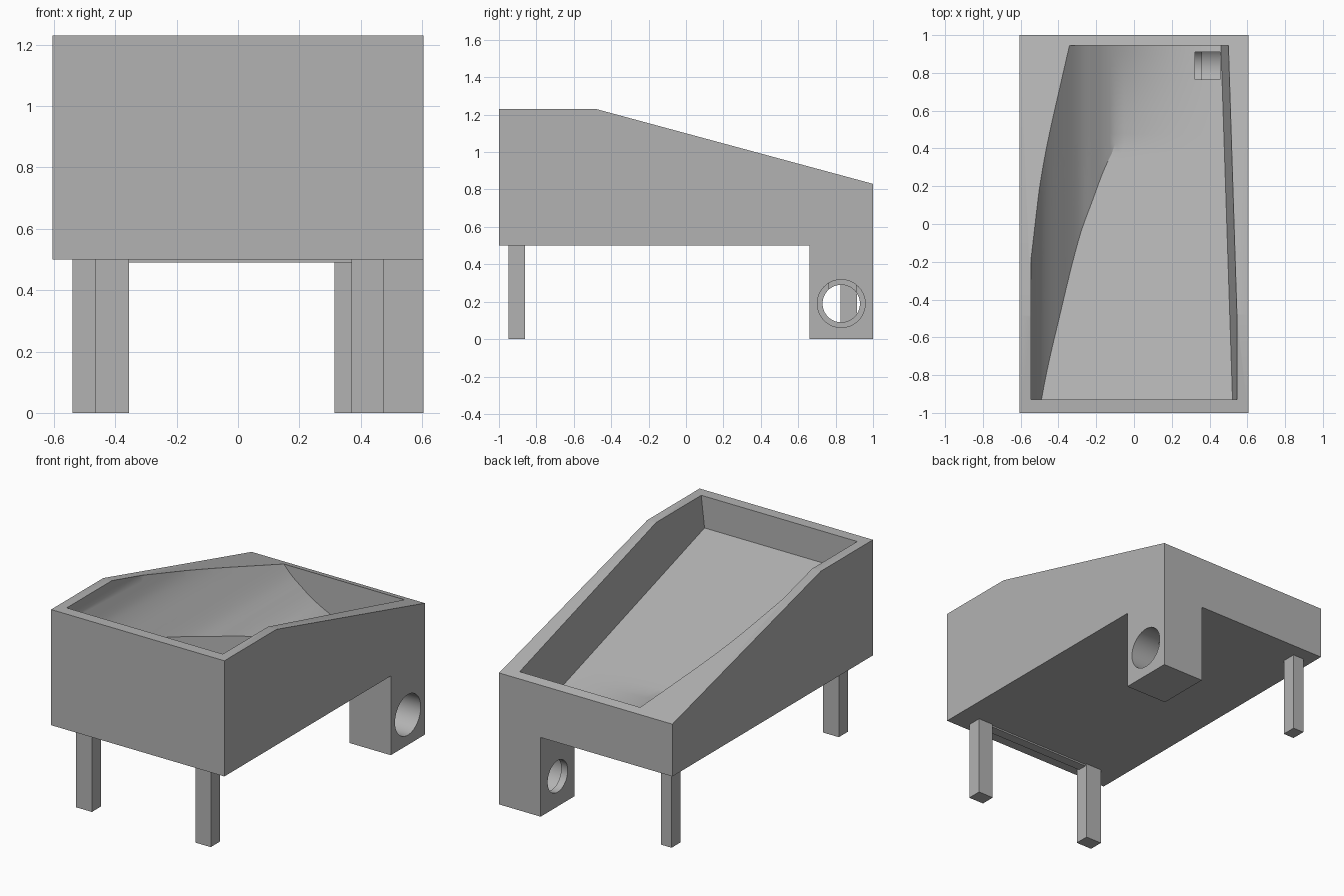
import bpy, bmesh, math
from mathutils import Matrix, Vector

cube = bpy.data.objects.get("Cube")
if cube:
    bpy.data.objects.remove(cube)

grey = bpy.data.materials.new("plain grey")
grey.use_nodes = True
COLOUR = (0.45, 0.45, 0.45, 1)
grey.diffuse_color = COLOUR
grey.node_tree.nodes["Principled BSDF"].inputs["Base Color"].default_value = COLOUR


def finish(name, bm):
    bmesh.ops.recalc_face_normals(bm, faces=bm.faces)
    mesh = bpy.data.meshes.new(name)
    bm.to_mesh(mesh)
    bm.free()
    mesh.materials.append(grey)
    obj = bpy.data.objects.new(name, mesh)
    bpy.context.collection.objects.link(obj)
    return obj


def box(name, x, y, z):
    bm = bmesh.new()
    size = [b - a for a, b in (x, y, z)]
    centre = [(a + b) / 2 for a, b in (x, y, z)]
    bmesh.ops.create_cube(bm, size=1, matrix=Matrix.Translation(centre) @ Matrix.Diagonal((*size, 1)))
    return finish(name, bm)


def bore(name, radius, x0, x1, y, z):
    bm = bmesh.new()
    place = Matrix.Translation(((x0 + x1) / 2, y, z)) @ Matrix.Rotation(math.pi / 2, 4, "Y")
    bmesh.ops.create_cone(bm, cap_ends=True, segments=64, radius1=radius, radius2=radius,
                          depth=x1 - x0, matrix=place)
    return finish(name, bm)


def select(obj):
    bpy.ops.object.select_all(action="DESELECT")
    obj.select_set(True)
    bpy.context.view_layer.objects.active = obj


def cut(obj, cutters):
    select(obj)
    for cutter in cutters:
        mod = obj.modifiers.new("cut", "BOOLEAN")
        mod.operation = "DIFFERENCE"
        mod.solver = "EXACT"
        mod.object = cutter
        bpy.ops.object.modifier_apply(modifier=mod.name)
    bpy.ops.object.shade_smooth_by_angle(angle=math.radians(30))


# Body: side outline extruded across the width
HALF = 0.605
bm = bmesh.new()
outline = [(-1, 0.5), (1, 0.5), (1, 0.83), (-0.48, 1.23), (-1, 1.23)]
face = bm.faces.new([bm.verts.new((-HALF, y, z)) for y, z in outline])
ext = bmesh.ops.extrude_face_region(bm, geom=[face])
bmesh.ops.translate(bm, vec=(2 * HALF, 0, 0),
                    verts=[v for v in ext["geom"] if isinstance(v, bmesh.types.BMVert)])
body = finish("tray_body", bm)

# Basin: curved side wall running down to a floor that slopes to the drain
WALL = [(-0.545, 1.15), (-0.49, 1.03), (-0.38, 0.89), (-0.29, 0.79),
        (-0.22, 0.735), (-0.16, 0.69), (-0.1, 0.655)]
Y0, Y1, TOP = -0.93, 0.945, 1.4


def interp(t, table):
    # Smooth cubic through the table
    n = len(table)
    i = max(k for k in range(n - 1) if k == 0 or table[k][0] <= t)

    def slope(k):
        a, b = table[max(k - 1, 0)], table[min(k + 1, n - 1)]
        return (b[1] - a[1]) / (b[0] - a[0])
    (a, p), (b, q) = table[i], table[i + 1]
    h = b - a
    s = min(max((t - a) / h, 0), 1)
    return (p * (1 + 2 * s) * (1 - s) ** 2 + q * s * s * (3 - 2 * s)
            + h * s * (1 - s) * (slope(i) * (1 - s) - slope(i + 1) * s))


def floor_height(y):
    return 1.03 - 0.28 * (y - Y0)


def basin_row(y):
    plane = floor_height(y)
    lo, hi = WALL[0][0], WALL[-1][0]
    for _ in range(30):
        mid = (lo + hi) / 2
        lo, hi = (mid, hi) if interp(mid, WALL) > plane else (lo, mid)
    crease = lo
    left = WALL[0][0]
    row = [(left, y, TOP)]
    for i in range(17):
        x = left + (crease - left) * i / 16
        row.append((x, y, interp(x, WALL)))
    right = 0.545 - 0.117 * (1.23 - plane)
    lift = row[-1][2] - plane
    for i in range(1, 13):
        t = i / 12
        row.append((crease + (right - crease) * t, y, plane + lift * (1 - t) ** 2))
    row.append((0.545 + 0.117 * (TOP - 1.23), y, TOP))
    return row


bm = bmesh.new()
ROWS = 36
rows = [[bm.verts.new(p) for p in basin_row(Y0 + (Y1 - Y0) * r / ROWS)] for r in range(ROWS + 1)]
for a, b in zip(rows, rows[1:]):
    for i in range(len(a)):
        j = (i + 1) % len(a)
        bm.faces.new((a[i], a[j], b[j], b[i]))
bm.faces.new(rows[0])
bm.faces.new(rows[-1])
bmesh.ops.triangulate(bm, faces=[f for f in bm.faces if len(f.verts) == 4])
basin = finish("basin_cutter", bm)

# Drain: square shaft down into a stepped round bore
PIPE_Y, PIPE_Z = 0.83, 0.19
shaft = box("shaft_cutter", (0.322, 0.455), (0.765, 0.91), (PIPE_Z, 0.8))
wide = bore("wide_bore_cutter", 0.128, 0.36, 0.7, PIPE_Y, PIPE_Z)
narrow = bore("narrow_bore_cutter", 0.1, 0.2, 0.5, PIPE_Y, PIPE_Z)
block = box("drain_block", (0.315, HALF), (0.66, 1), (0, 0.5))
cut(body, [basin, shaft])
cut(block, [shaft, wide, narrow])
for cutter in (basin, shaft, wide, narrow):
    bpy.data.objects.remove(cutter)

# Legs and the thin cross strip between the front pair
box("front_left_leg", (0.37, 0.475), (-0.95, -0.86), (0, 0.5))
box("front_right_leg", (-0.465, -0.355), (-0.95, -0.86), (0, 0.5))
box("back_right_leg", (-0.54, -0.465), (0.825, 0.915), (0, 0.5))
box("front_cross_strip", (-0.355, 0.37), (-0.93, -0.87), (0.49, 0.5))
